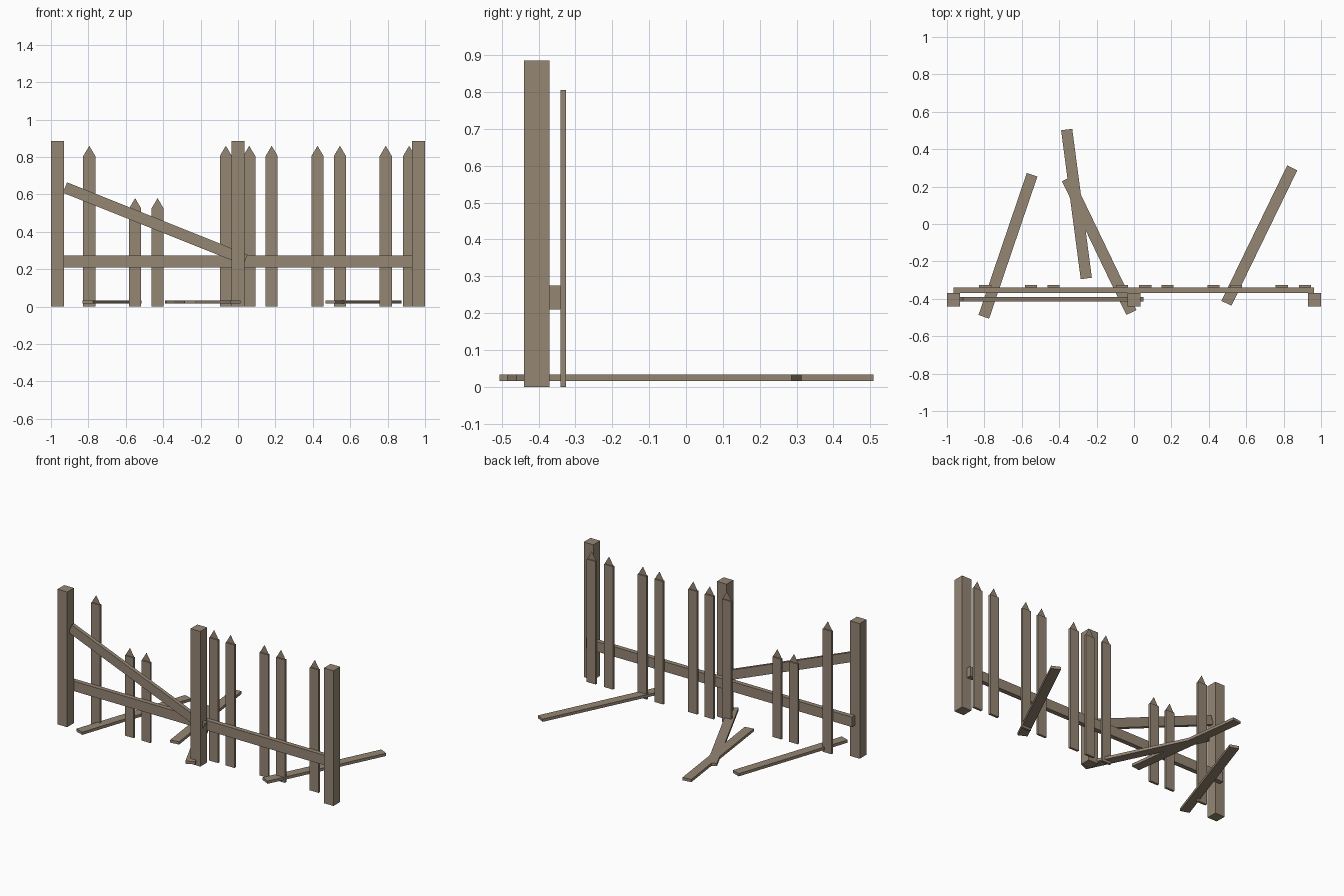
import bpy
import bmesh
from math import atan2
from mathutils import Matrix, Vector

cube = bpy.data.objects.get("Cube")
if cube:
    bpy.data.objects.remove(cube, do_unlink=True)

wood = bpy.data.materials.new("weathered_wood")
wood.use_nodes = True
WOOD = (0.30, 0.24, 0.175, 1)
wood.diffuse_color = WOOD
wood.node_tree.nodes["Principled BSDF"].inputs["Base Color"].default_value = WOOD


def finish(name, bm):
    mesh = bpy.data.meshes.new(name)
    bm.to_mesh(mesh)
    bm.free()
    mesh.materials.append(wood)
    obj = bpy.data.objects.new(name, mesh)
    bpy.context.collection.objects.link(obj)
    return obj


def box(bm, size, matrix):
    bmesh.ops.create_cube(bm, size=1, matrix=matrix @ Matrix.Diagonal((*size, 1)))


def beam(name, a, b, size, axis):
    """Beam between two end points, turned about one axis."""
    a, b = Vector(a), Vector(b)
    d = b - a
    angle = atan2(d.y, d.x) if axis == "Z" else -atan2(d.z, d.x)
    bm = bmesh.new()
    matrix = Matrix.Translation((a + b) / 2) @ Matrix.Rotation(angle, 4, axis)
    box(bm, (d.length, *size), matrix)
    return finish(name, bm)


def picket(name, x, shoulder, width=0.065, y=-0.3325, tip=0.055):
    """Upright board with a thin triangular point."""
    bm = bmesh.new()
    box(bm, (width, 0.015, shoulder), Matrix.Translation((x, y, shoulder / 2)))
    corners = [(x - width / 2, shoulder), (x + width / 2, shoulder), (x, shoulder + tip)]
    bm.faces.new([bm.verts.new((px, y, pz)) for px, pz in corners])
    return finish(name, bm)


# Square posts
for name, x in (("right_post", -0.965), ("middle_post", 0), ("left_post", 0.965)):
    beam(name, (x - 0.035, -0.405, 0.4425), (x + 0.035, -0.405, 0.4425), (0.07, 0.885), "Z")

# Remaining lower rail and fallen upper rail
beam("lower_rail", (-0.965, -0.355, 0.242), (0.963, -0.355, 0.242), (0.03, 0.065), "Z")
beam("fallen_rail", (-0.925, -0.403, 0.637), (0.04, -0.403, 0.25), (0.025, 0.06), "Y")

# Standing pickets, two of them short
for x in (-0.795, -0.065, 0.06, 0.18, 0.425, 0.545, 0.79, 0.915):
    picket("picket", x, 0.805)
for x in (-0.55, -0.43):
    picket("short_picket", x, 0.525)

# Loose boards lying on the ground
for a, b in (((-0.545, 0.263), (-0.803, -0.496)),
             ((-0.36, 0.505), (-0.255, -0.291)),
             ((-0.358, 0.242), (-0.014, -0.473)),
             ((0.846, 0.30), (0.494, -0.424))):
    beam("ground_board", (*a, 0.025), (*b, 0.025), (0.06, 0.018), "Z")
